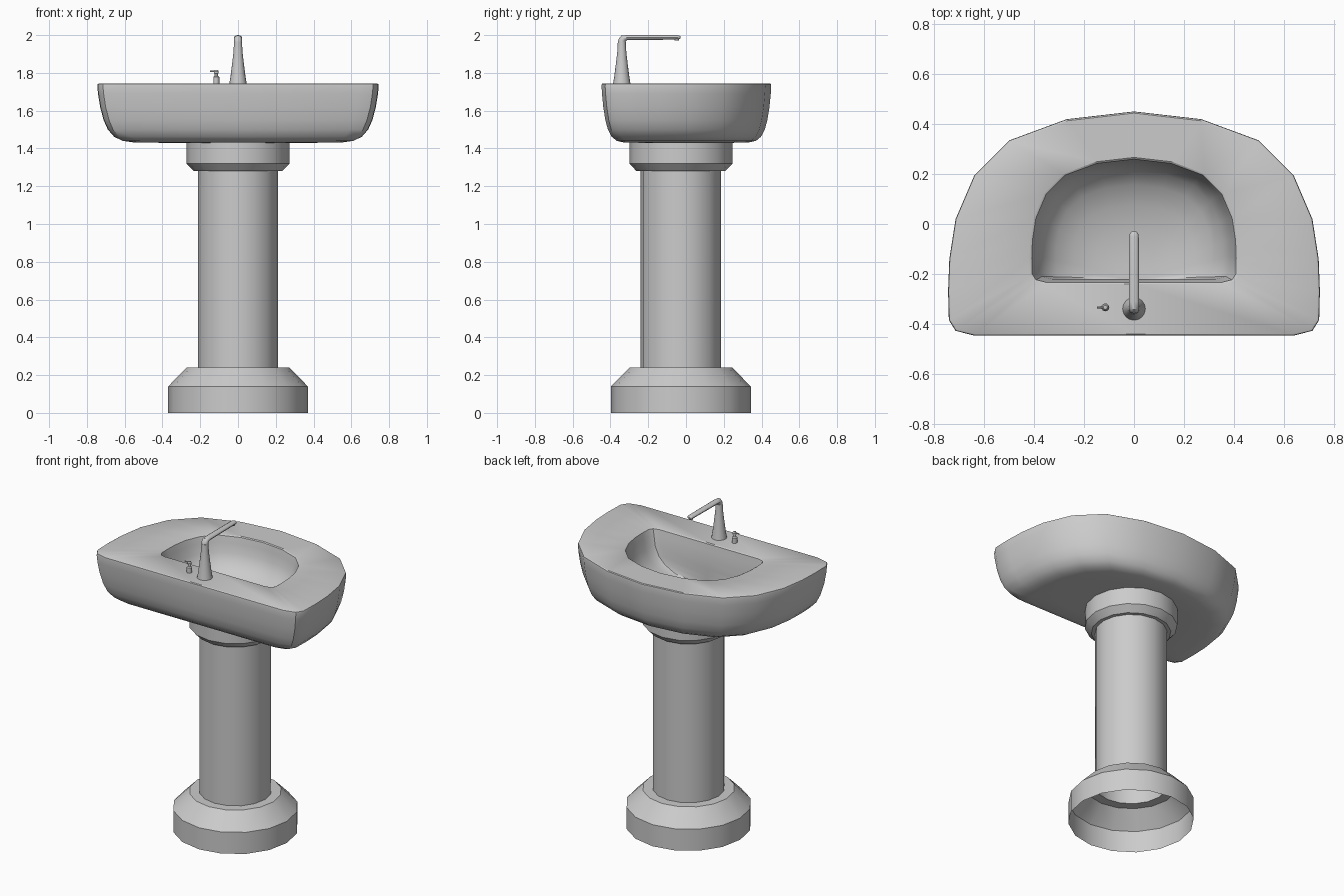
import bpy, bmesh, math
from mathutils import Vector

if "Cube" in bpy.data.objects:
    bpy.data.objects.remove(bpy.data.objects["Cube"])


def loft(name, rings, cap_start=False, cap_end=False, angle=32):
    """Skin a list of closed rings with quads, optionally capping the ends."""
    bm = bmesh.new()
    loops = [[bm.verts.new(p) for p in ring] for ring in rings]
    n = len(loops[0])
    for a, b in zip(loops, loops[1:]):
        for i in range(n):
            j = (i + 1) % n
            bm.faces.new((a[i], a[j], b[j], b[i]))
    if cap_start:
        bm.faces.new(loops[0][::-1])
    if cap_end:
        bm.faces.new(loops[-1])
    bmesh.ops.recalc_face_normals(bm, faces=bm.faces)
    mesh = bpy.data.meshes.new(name)
    bm.to_mesh(mesh)
    bm.free()
    obj = bpy.data.objects.new(name, mesh)
    bpy.context.collection.objects.link(obj)
    bpy.ops.object.select_all(action='DESELECT')
    obj.select_set(True)
    bpy.context.view_layer.objects.active = obj
    bpy.ops.object.shade_smooth_by_angle(angle=math.radians(angle))
    return obj


def lathe(name, x, y, profile, sides=16, caps=(False, False), angle=32):
    """Revolve (radius, z) points about a vertical axis."""
    rings = [[(x + r * math.cos(2 * math.pi * i / sides),
               y + r * math.sin(2 * math.pi * i / sides), z)
              for i in range(sides)] for r, z in profile]
    return loft(name, rings, *caps, angle)


def tube(name, stations, sides=12):
    """Tube in the YZ plane; station = (y, z, tilt, half width, half height)."""
    rings = []
    for y, z, tilt, w, h in stations:
        t = math.radians(tilt)
        up = Vector((0, -math.sin(t), math.cos(t)))
        rings.append([Vector((0, y, z)) + Vector((w * math.cos(a), 0, 0))
                      + up * h * math.sin(a)
                      for a in (2 * math.pi * i / sides for i in range(sides))])
    return loft(name, rings, True, True, 40)


# D-shaped outline, right half, mirrored to the left
half = [(0.27, 0.42), (0.50, 0.335), (0.64, 0.195), (0.715, 0.02),
        (0.74, -0.14), (0.745, -0.27), (0.742, -0.385), (0.715, -0.428),
        (0.64, -0.447)]
outline = [(0, 0.451)] + half + [(0, -0.447)] + [(-x, y) for x, y in reversed(half)]


def ring(scale, z, shift=0.0):
    return [(x * scale, y * scale + shift, z) for x, y in outline]


# Basin: outer shell from the underside up, across the rim, into the bowl
outer = [(0.55, 1.43), (0.74, 1.432), (0.82, 1.44), (0.88, 1.462), (0.925, 1.50),
         (0.955, 1.55), (0.98, 1.62), (0.995, 1.69), (1.0, 1.73), (0.997, 1.741),
         (0.985, 1.745)]
rings = [ring(s, z) for s, z in outer]
rings += [ring(0.565, 1.745, 0.012), ring(0.55, 1.74, 0.012)]
# Bowl rings shrink towards the flat wall beside the tap
bowl = [(0.535, 1.70), (0.515, 1.64), (0.48, 1.58), (0.42, 1.535), (0.33, 1.50),
        (0.22, 1.475), (0.10, 1.465)]
for s, z in bowl:
    wall = -0.234 + 0.014 * min(1, (1.74 - z) / 0.1)
    rings.append(ring(s, z, wall + 0.447 * s))
loft("basin", rings, True, True)

# Pedestal: hollow foot, shaft and collar
AX = -0.027
lathe("pedestal_foot", 0, AX, [(0.37, 0), (0.37, 0.14), (0.272, 0.24), (0.213, 0.24)])
lathe("pedestal_shaft", 0, AX, [(0.213, 0.24), (0.213, 1.28)])
lathe("pedestal_collar", 0, AX, [(0.213, 1.28), (0.235, 1.28), (0.273, 1.32),
                                 (0.273, 1.435)])

# Tap body and spout
TY = -0.34
lathe("tap_body", 0, TY, [(0.046, 1.743), (0.040, 1.78), (0.031, 1.85),
                          (0.024, 1.91), (0.021, 1.965)], 16, (True, True))
tube("tap_spout", [(TY, 1.955, 90, 0.021, 0.02), (TY + 0.001, 1.972, 75, 0.021, 0.02),
                   (TY + 0.01, 1.983, 40, 0.021, 0.019), (TY + 0.03, 1.987, 0, 0.021, 0.013),
                   (-0.05, 1.988, 0, 0.019, 0.012), (-0.036, 1.988, 0, 0.016, 0.010),
                   (-0.03, 1.988, 0, 0.009, 0.006)])
lathe("spout_outlet", 0, -0.05, [(0.012, 1.985), (0.012, 1.972)], 12, (True, True))

# Small control knob with side lever
KX, KY = -0.115, -0.334
lathe("knob_body", KX, KY, [(0.016, 1.743), (0.016, 1.778), (0.009, 1.784),
                            (0.009, 1.795), (0.013, 1.798), (0.013, 1.808),
                            (0.008, 1.815)], 12, (True, True))
lever = [[(x, KY + r * math.cos(a), 1.808 + r * math.sin(a))
          for a in (math.pi * i / 4 for i in range(8))]
         for x, r in ((KX, 0.005), (-0.148, 0.004))]
loft("knob_lever", lever, True, True)
